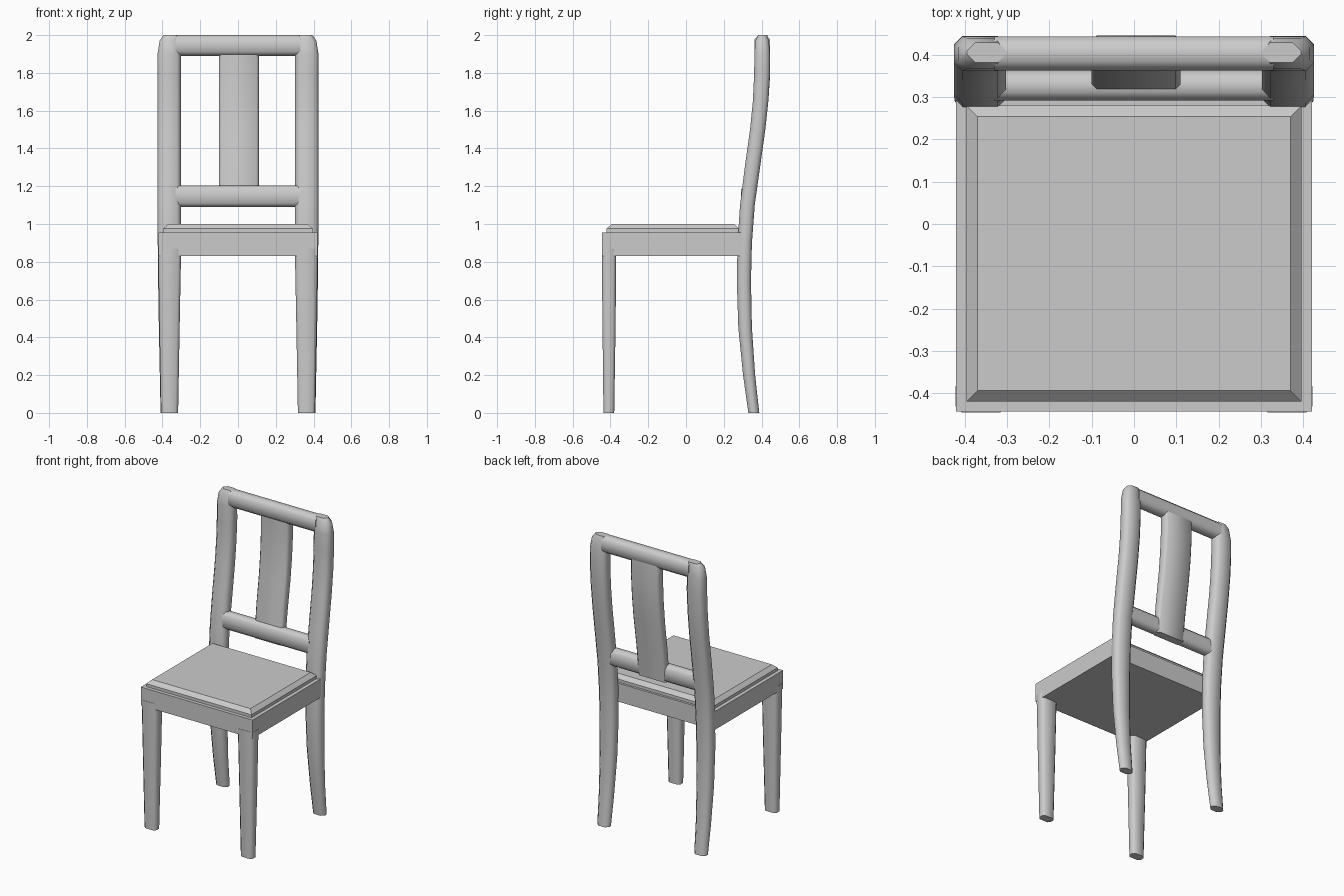
import bpy, bmesh
from math import radians

if "Cube" in bpy.data.objects:
    bpy.data.objects.remove(bpy.data.objects["Cube"])


def finish(name, bm, mirror=False, angle=50):
    bmesh.ops.recalc_face_normals(bm, faces=bm.faces)
    me = bpy.data.meshes.new(name)
    bm.to_mesh(me)
    bm.free()
    ob = bpy.data.objects.new(name, me)
    bpy.context.collection.objects.link(ob)
    if mirror:
        mod = ob.modifiers.new("mirror", 'MIRROR')
        mod.use_mirror_merge = False
    bpy.ops.object.select_all(action='DESELECT')
    ob.select_set(True)
    bpy.context.view_layer.objects.active = ob
    bpy.ops.object.shade_smooth_by_angle(angle=radians(angle))
    return ob


def loft(name, rings, axis='Z', chamfer=0.02, mirror=False, angle=50):
    """Skin chamfered rectangles (pos, a0, a1, b0, b1) along an axis."""
    bm = bmesh.new()
    loops = []
    for p, a0, a1, b0, b1 in rings:
        c = chamfer
        pts = [(a0 + c, b0), (a1 - c, b0), (a1, b0 + c), (a1, b1 - c),
               (a1 - c, b1), (a0 + c, b1), (a0, b1 - c), (a0, b0 + c)]
        loops.append([bm.verts.new((a, b, p) if axis == 'Z' else (p, a, b))
                      for a, b in pts])
    for lo, hi in zip(loops, loops[1:]):
        for i in range(8):
            j = (i + 1) % 8
            bm.faces.new((lo[i], lo[j], hi[j], hi[i]))
    bm.faces.new(loops[0])
    bm.faces.new(loops[-1])
    return finish(name, bm, mirror, angle)


def slab(name, z0, z1, x, y0, y1, inset=0.0):
    """Box whose top can be inset to give a sloped edge."""
    bm = bmesh.new()
    lo, hi = [[bm.verts.new(v) for v in
               ((-x + i, y0 + i, z), (x - i, y0 + i, z), (x - i, y1 - i, z), (-x + i, y1 - i, z))]
              for z, i in ((z0, 0), (z1, inset))]
    for i in range(4):
        j = (i + 1) % 4
        bm.faces.new((lo[i], lo[j], hi[j], hi[i]))
    bm.faces.new(lo)
    bm.faces.new(hi)
    return finish(name, bm, angle=20)


# Curved back posts, running from the floor to the top rail
loft("back_post", [
    (0.0, 0.320, 0.410, 0.330, 0.388),
    (0.20, 0.316, 0.414, 0.302, 0.366),
    (0.45, 0.310, 0.419, 0.277, 0.349),
    (0.70, 0.305, 0.423, 0.269, 0.344),
    (0.90, 0.303, 0.425, 0.273, 0.349),
    (1.10, 0.303, 0.426, 0.286, 0.364),
    (1.30, 0.303, 0.426, 0.311, 0.392),
    (1.50, 0.303, 0.426, 0.339, 0.420),
    (1.65, 0.303, 0.426, 0.354, 0.436),
    (1.80, 0.303, 0.426, 0.361, 0.445),
    (1.90, 0.303, 0.426, 0.362, 0.444),
    (1.97, 0.303, 0.415, 0.367, 0.439),
    (2.0, 0.303, 0.395, 0.382, 0.430),
], mirror=True)

# Tapered front legs
loft("front_leg", [
    (0.0, 0.317, 0.408, -0.437, -0.380),
    (0.45, 0.309, 0.416, -0.442, -0.373),
    (0.87, 0.301, 0.423, -0.446, -0.369),
], chamfer=0.015, mirror=True)

# Top rail and lower cross rail
loft("top_rail", [(x, 0.363, 0.444, 1.89, 2.0) for x in (-0.33, 0.33)], 'X', 0.022)
loft("cross_rail", [(x, 0.292, 0.364, 1.09, 1.205) for x in (-0.33, 0.33)], 'X', 0.02)

# Curved central splat
loft("back_splat", [
    (1.09, -0.10, 0.11, 0.308, 0.362),
    (1.30, -0.10, 0.11, 0.328, 0.388),
    (1.50, -0.10, 0.11, 0.356, 0.419),
    (1.65, -0.10, 0.11, 0.370, 0.436),
    (1.80, -0.10, 0.11, 0.378, 0.446),
    (1.93, -0.10, 0.11, 0.378, 0.443),
], chamfer=0.012)

# Seat frame and cushion
slab("seat_frame", 0.83, 0.955, 0.421, -0.444, 0.295)
slab("seat_cushion_base", 0.955, 0.975, 0.396, -0.42, 0.28)
slab("seat_cushion", 0.975, 1.0, 0.396, -0.42, 0.28, inset=0.026)
